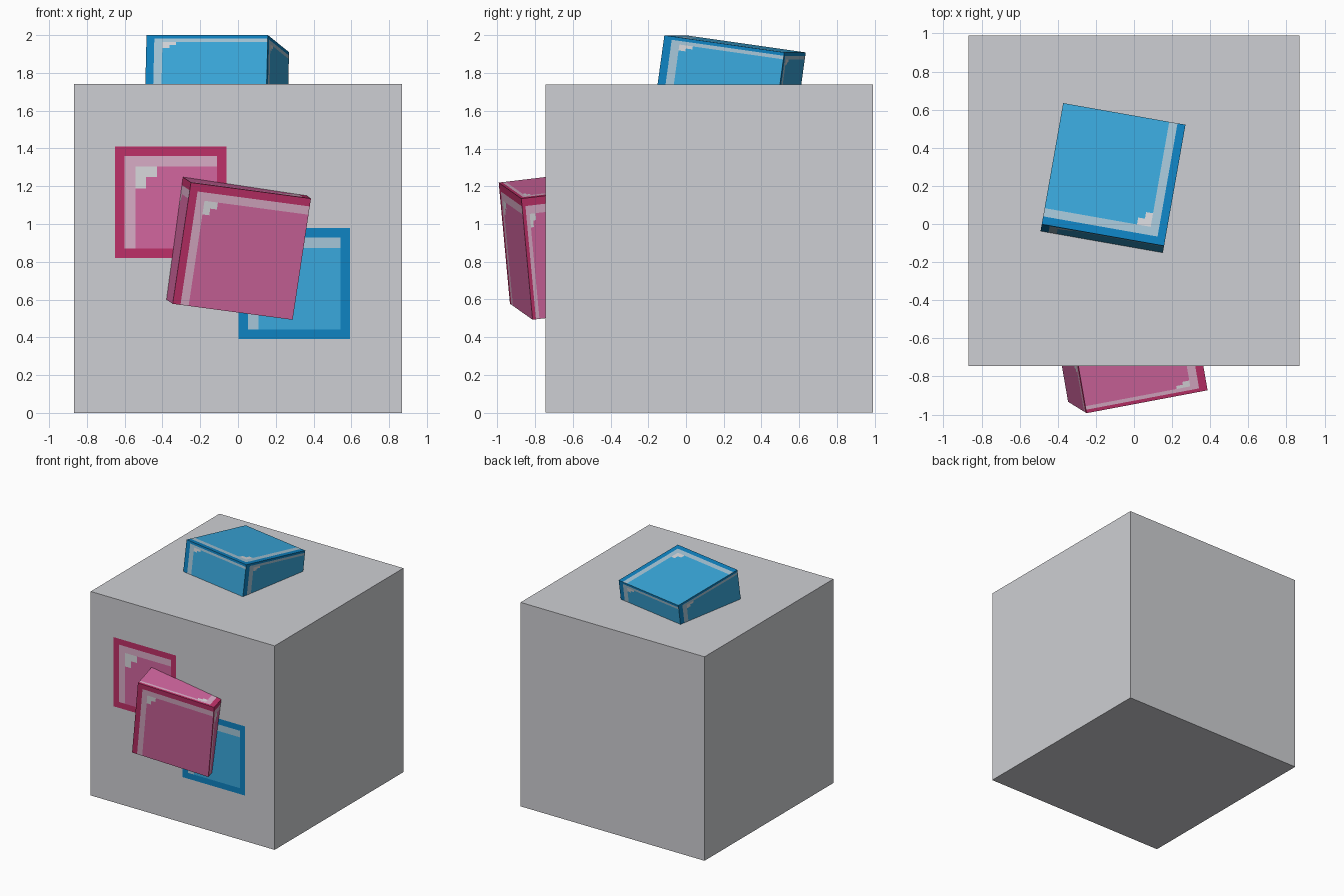
import bpy, bmesh
from mathutils import Vector, Matrix

if "Cube" in bpy.data.objects:
    bpy.data.objects.remove(bpy.data.objects["Cube"], do_unlink=True)


def material(name, rgb):
    lin = [((c / 255 + 0.055) / 1.055) ** 2.4 for c in rgb]
    mat = bpy.data.materials.new(name)
    mat.use_nodes = True
    mat.diffuse_color = (*lin, 1)
    mat.node_tree.nodes["Principled BSDF"].inputs["Base Color"].default_value = (*lin, 1)
    return mat


GREY = material("pale_grey", (206, 207, 211))
SHEEN = material("sheen_white", (216, 216, 220))
BLUE = [material("blue_fill", (58, 169, 221)), material("blue_border", (14, 131, 194)),
        material("blue_light_band", (166, 198, 216)), SHEEN]
PINK = [material("pink_fill", (210, 102, 159)), material("pink_border", (190, 48, 104)),
        material("pink_light_band", (217, 172, 198)), SHEEN]
FILL, BORDER, BAND, GLINT = range(4)


def tile_colour(u, v, cuts, framed):
    """Colour slot from the distance to the left (u) and top (v) edges."""
    border, band, mid, end = cuts
    near, far = min(u, v), max(u, v)
    if near < border or (framed and far > 1 - border):
        return BORDER
    if near < band:
        return BAND
    if near < mid and far < end:
        return GLINT
    return FILL


def add_tile(bm, centre, right, up, cuts, framed):
    """One glossy tile face, cut into cells along the pattern lines."""
    lines = [0, *cuts] + ([1 - cuts[0]] if framed else []) + [1]
    corner = centre - right / 2 + up / 2
    grid = [[bm.verts.new(corner + right * u - up * v) for u in lines] for v in lines]
    for j in range(len(lines) - 1):
        for i in range(len(lines) - 1):
            face = bm.faces.new((grid[j][i], grid[j + 1][i],
                                 grid[j + 1][i + 1], grid[j][i + 1]))
            u, v = (lines[i] + lines[i + 1]) / 2, (lines[j] + lines[j + 1]) / 2
            face.material_index = tile_colour(u, v, cuts, framed)


def finish(name, bm, mats, matrix=Matrix()):
    bmesh.ops.remove_doubles(bm, verts=bm.verts, dist=1e-5)
    mesh = bpy.data.meshes.new(name)
    bm.to_mesh(mesh)
    bm.free()
    for m in mats:
        mesh.materials.append(m)
    obj = bpy.data.objects.new(name, mesh)
    obj.matrix_world = matrix
    bpy.context.collection.objects.link(obj)
    return obj


X, Y, Z = Vector((1, 0, 0)), Vector((0, 1, 0)), Vector((0, 0, 1))
BOX_FACES = [(-Y, Z), (Y, Z), (X, Z), (-X, Z), (Z, -Y), (-Z, -Y)]  # normal, up


def glossy_box(name, size, x_axis, z_axis, centre, mats):
    bm = bmesh.new()
    size = Vector(size)
    for normal, up in BOX_FACES:
        right = up.cross(normal)
        add_tile(bm, normal * size / 2, right * size, up * size,
                 (0.065, 0.133, 0.19, 0.245), False)
    xa = x_axis.normalized()
    ya = z_axis.cross(xa).normalized()
    za = xa.cross(ya)
    rot = Matrix((xa, ya, za)).transposed().to_4x4()
    return finish(name, bm, mats, Matrix.Translation(centre) @ rot)


# Vector * Vector is a dot product, so scale axes component by component
def scaled(a, b):
    return Vector([p * q for p, q in zip(a, b)])


def tilted_box(name, size, x_axis, z_axis, centre, mats):
    bm = bmesh.new()
    for normal, up in BOX_FACES:
        right = up.cross(normal)
        add_tile(bm, scaled(normal, size) / 2, scaled(right, size), scaled(up, size),
                 (0.065, 0.133, 0.19, 0.245), False)
    xa = x_axis.normalized()
    ya = z_axis.cross(xa).normalized()
    rot = Matrix((xa, ya, xa.cross(ya))).transposed().to_4x4()
    return finish(name, bm, mats, Matrix.Translation(centre) @ rot)


# Large plain block
bm = bmesh.new()
bmesh.ops.create_cube(bm, size=1)
bmesh.ops.transform(bm, verts=bm.verts, matrix=Matrix.Translation((0, 0.122, 0.87))
                    @ Matrix.Diagonal((1.736, 1.736, 1.74, 1)))
finish("main_block", bm, [GREY])

# Painted square panels on the front of the block
for name, x, z, mats in (("pink_panel", -0.355, 1.115, PINK), ("blue_panel", 0.297, 0.685, BLUE)):
    bm = bmesh.new()
    add_tile(bm, Vector((x, -0.749, z)), X * 0.59, Z * 0.59, (0.085, 0.18, 0.275, 0.375), True)
    finish(name, bm, mats)

# Tilted blue box sunk into the top
DEPTH, SIDE = 0.28, 0.652
top_axis = Vector((0.024, 0.137, 0.99))
tilted_box("top_blue_box", (SIDE, SIDE, DEPTH), Vector((0.985, -0.174, 0)), top_axis,
           Vector((-0.107, 0.26, 1.955)) - top_axis * DEPTH / 2, BLUE)

# Tilted pink box sunk into the front
inward = Vector((-0.169, 0.978, 0.117))
tilted_box("front_pink_box", (SIDE, DEPTH, SIDE), Vector((0.974, 0.184, -0.13)),
           Vector((0.146, -0.092, 0.985)),
           Vector((0.02, -0.903, 0.856)) + inward * DEPTH / 2, PINK)
